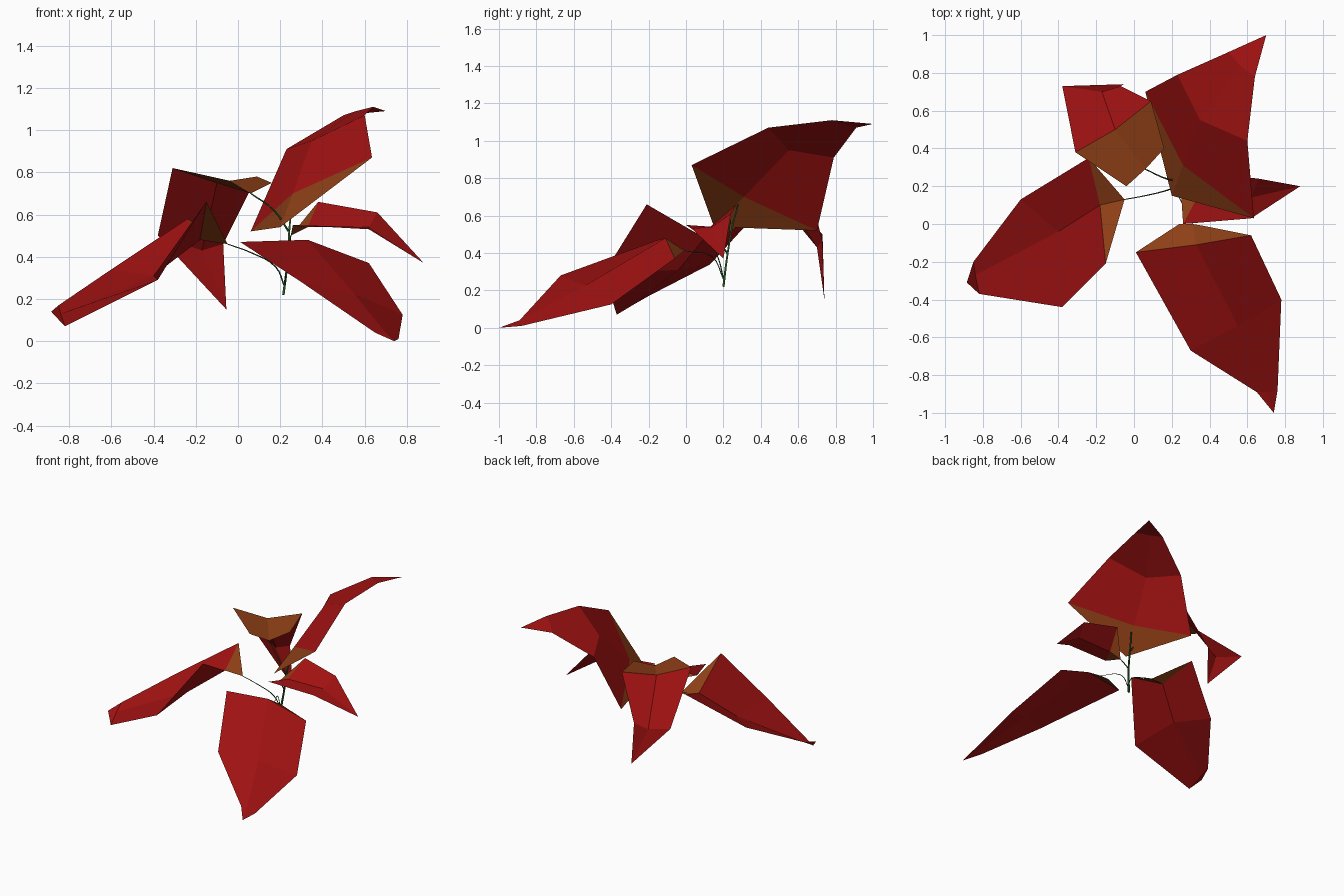
import bpy, bmesh

if "Cube" in bpy.data.objects:
    bpy.data.objects.remove(bpy.data.objects["Cube"])


def material(name, rgb):
    m = bpy.data.materials.new(name)
    m.diffuse_color = (*rgb, 1)
    m.use_nodes = True
    m.node_tree.nodes["Principled BSDF"].inputs["Base Color"].default_value = m.diffuse_color
    return m


RED = material("leaf_red", (0.36, 0.006, 0.006))
BASE = material("leaf_base", (0.27, 0.05, 0.008))
GREEN = material("stem_green", (0.02, 0.10, 0.02))


def leaf(name, *rows):
    """Folded leaf: cross rows of points (edge, midrib, edge) from base to tip."""
    bm = bmesh.new()
    grid = [[bm.verts.new(p) for p in row] for row in rows]
    for k, (a, b) in enumerate(zip(grid, grid[1:])):
        for i in range(2):
            quad = [a[min(i, len(a) - 1)], a[min(i + 1, len(a) - 1)],
                    b[min(i + 1, len(b) - 1)], b[min(i, len(b) - 1)]]
            face = bm.faces.new(list(dict.fromkeys(quad)))
            face.material_index = 1 if k == 0 else 0
    bmesh.ops.recalc_face_normals(bm, faces=bm.faces)
    me = bpy.data.meshes.new(name)
    bm.to_mesh(me)
    bm.free()
    me.materials.append(RED)
    me.materials.append(BASE)
    ob = bpy.data.objects.new(name, me)
    bpy.context.collection.objects.link(ob)


def stem(name, radius, *pts):
    """Thin tapering stalk along a few points."""
    cu = bpy.data.curves.new(name, 'CURVE')
    cu.dimensions = '3D'
    cu.bevel_depth = radius
    cu.bevel_resolution = 0
    cu.resolution_u = 4
    sp = cu.splines.new('BEZIER')
    sp.bezier_points.add(len(pts) - 1)
    for i, (bp, p) in enumerate(zip(sp.bezier_points, pts)):
        bp.co = p
        bp.handle_left_type = bp.handle_right_type = 'AUTO'
        bp.radius = 1 - 0.4 * i / (len(pts) - 1)
    cu.materials.append(GREEN)
    bpy.context.collection.objects.link(bpy.data.objects.new(name, cu))


# Large drooping leaf at front right
leaf("front_right_leaf",
     [(.24, 0, .41), (.31, 0, .41), (.37, -.01, .41)],
     [(.01, -.15, .47), (.33, -.11, .48), (.62, -.06, .37)],
     [(.30, -.67, .28), (.55, -.54, .225), (.78, -.40, .125)],
     [(.65, -.89, .04), (.70, -.89, .04), (.76, -.88, .01)],
     [(.74, -1.0, 0)])

# Folded leaf at front left
leaf("front_left_leaf",
     [(-.05, .13, .46)],
     [(-.15, -.21, .66), (-.18, .10, .48), (-.24, .35, .58)],
     [(-.38, -.44, .29), (-.40, -.04, .31), (-.60, .13, .34)],
     [(-.82, -.37, .07), (-.84, -.27, .13), (-.85, -.20, .17)],
     [(-.885, -.31, .14)])

# Tall rising leaf at back right
leaf("back_right_leaf",
     [(.20, .15, .54)],
     [(.06, .70, .52), (.26, .31, .70), (.635, .03, .87)],
     [(.23, .79, .91), (.35, .55, .95), (.60, .44, 1.07)],
     [(.50, .91, 1.07), (.56, .84, 1.09), (.64, .78, 1.11)],
     [(.70, 1.0, 1.09)])

# Small leaf at right
leaf("right_leaf",
     [(.25, .15, .50)],
     [(.26, 0, .55), (.33, .13, .54), (.38, .27, .66)],
     [(.62, .03, .53), (.62, .14, .54), (.66, .24, .61)],
     [(.88, .20, .37)])

# Hanging leaf at back left
leaf("back_left_leaf",
     [(-.04, .20, .76), (.06, .29, .70), (.16, .40, .75)],
     [(-.31, .38, .82), (-.10, .50, .75), (.09, .65, .78)],
     [(-.38, .73, .50), (-.17, .70, .43), (-.07, .73, .46)],
     [(-.055, .74, .15)])

# Stalks fanning out from the foot
stem("main_stem", .008, (.215, .20, .22), (.235, .22, .38), (.245, .25, .55), (.26, .28, .66))
stem("back_left_stalk", .005, (.24, .23, .52), (.17, .24, .62), (.06, .29, .70))
stem("front_left_stalk", .004, (.22, .20, .26), (.18, .18, .35), (.06, .15, .42), (-.05, .13, .46))
stem("front_right_stalk", .003, (.22, .20, .26), (.24, .14, .38), (.31, .0, .41))
stem("right_stalk", .005, (.235, .22, .40), (.25, .15, .50))
